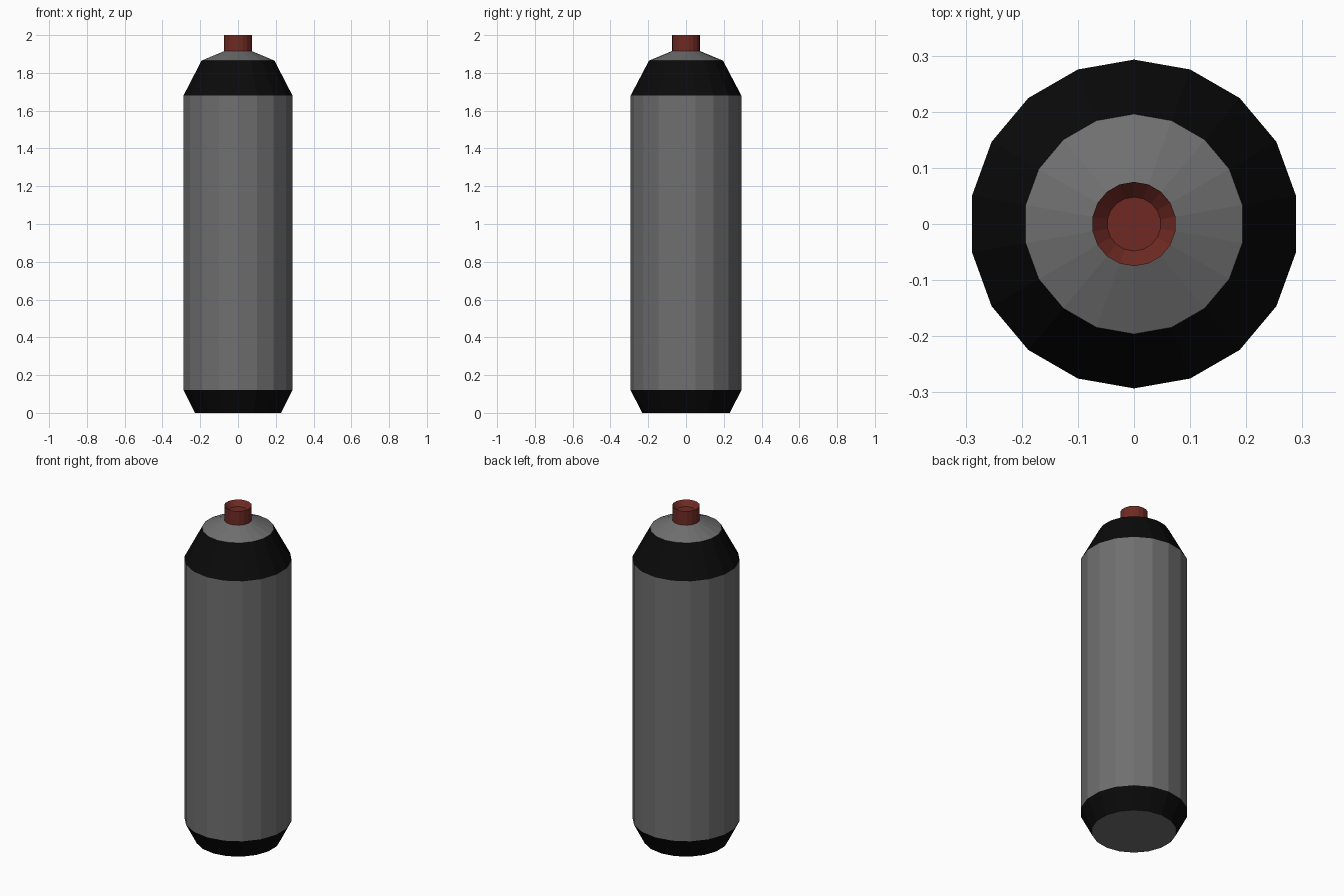
import bpy, bmesh
from math import sin, cos, pi

if "Cube" in bpy.data.objects:
    bpy.data.objects.remove(bpy.data.objects["Cube"])

SIDES = 18


def material(name, rgb):
    m = bpy.data.materials.new(name)
    m.diffuse_color = (*rgb, 1)
    m.use_nodes = True
    m.node_tree.nodes["Principled BSDF"].inputs["Base Color"].default_value = m.diffuse_color
    return m


grey = material("grey_metal", (0.16, 0.16, 0.16))
black = material("black_paint", (0.003, 0.003, 0.003))
red = material("red_cap", (0.16, 0.023, 0.017))


def lathe(name, profile, mat, cap_start=False, cap_end=False):
    """Turn a (radius, z) profile, listed bottom to top, around z."""
    bm = bmesh.new()
    rings = [[bm.verts.new((r * sin(2 * pi * i / SIDES), r * cos(2 * pi * i / SIDES), z))
              for i in range(SIDES)] for r, z in profile]
    for a, b in zip(rings, rings[1:]):
        for i in range(SIDES):
            j = (i + 1) % SIDES
            bm.faces.new((a[j], a[i], b[i], b[j]))
    if cap_start:
        bm.faces.new(rings[0])
    if cap_end:
        bm.faces.new(rings[-1][::-1])
    mesh = bpy.data.meshes.new(name)
    bm.to_mesh(mesh)
    bm.free()
    mesh.materials.append(mat)
    obj = bpy.data.objects.new(name, mesh)
    bpy.context.collection.objects.link(obj)
    return obj


# Flat base and tapered black foot band; the base disc is grey
foot = lathe("foot_band", [(0.232, 0), (0.293, 0.12)], black, cap_start=True)
foot.data.materials.append(grey)
foot.data.polygons[-1].material_index = 1

# Cylinder wall, black shoulder and grey top cone
lathe("cylinder_wall", [(0.293, 0.12), (0.293, 1.68)], grey)
lathe("shoulder_band", [(0.293, 1.68), (0.196, 1.865)], black)
lathe("top_cone", [(0.196, 1.865), (0.075, 1.915)], grey)

# Red outlet with a funnel-shaped recess
lathe("outlet", [(0.075, 1.915), (0.075, 2.0), (0.048, 1.97)], red, cap_end=True)
